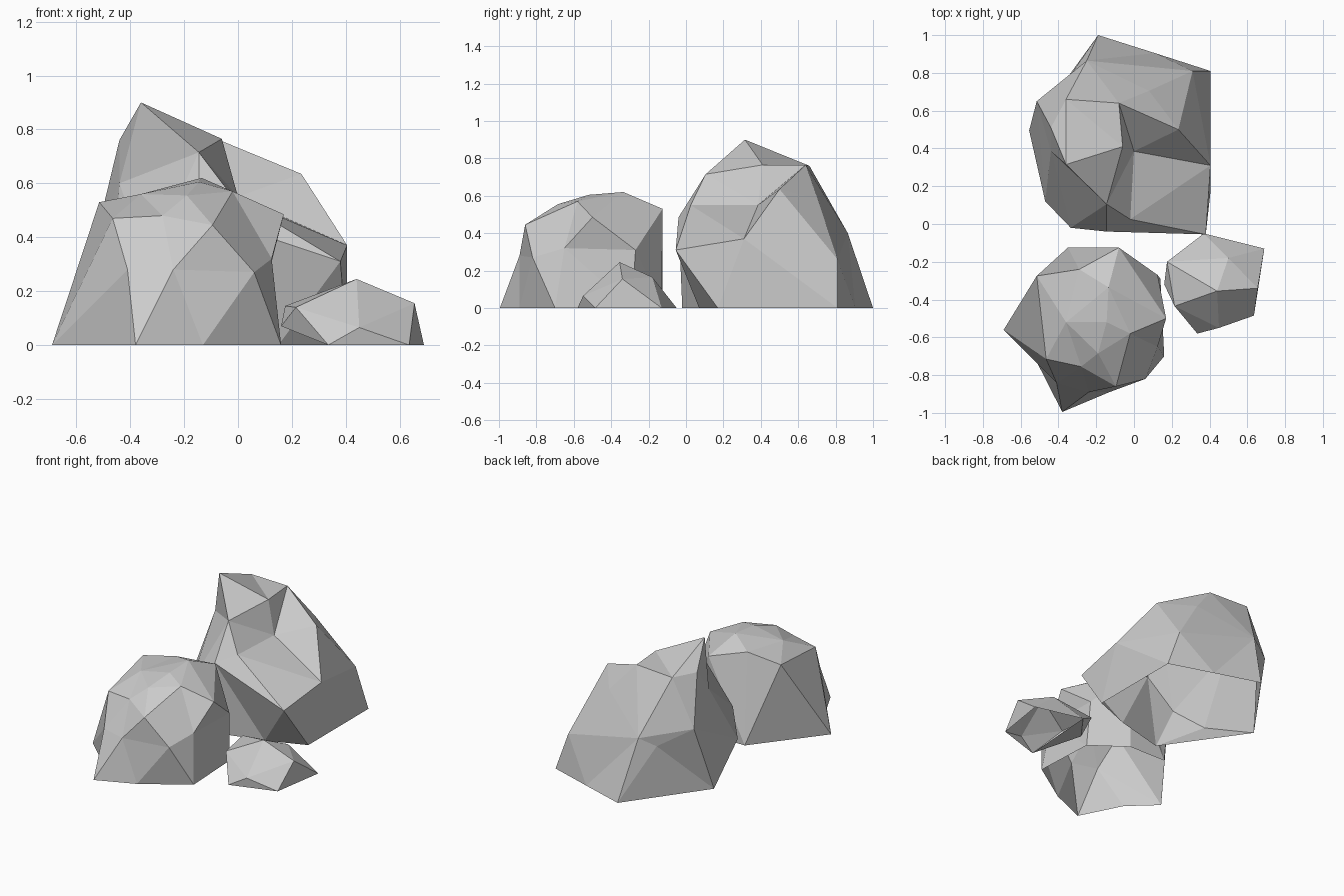
import bpy, bmesh
from mathutils import Vector


def rock(name, centre, corners, bulge):
    """Faceted boulder shell, open underneath: wrap the corners in a hull while they
    are eased toward a sphere (so dents survive), then return them to their places."""
    c = Vector(centre)
    bm = bmesh.new()
    pairs = []
    for p in corners:
        d = Vector(p) - c
        pairs.append((bm.verts.new(c + d.normalized() * d.length ** bulge), Vector(p)))
    bmesh.ops.convex_hull(bm, input=bm.verts[:])
    for v, p in pairs:
        v.co = p
    bmesh.ops.recalc_face_normals(bm, faces=bm.faces[:])
    # open the underside
    base = [f for f in bm.faces if all(v.co.z < 1e-4 for v in f.verts)]
    bmesh.ops.delete(bm, geom=base, context='FACES')
    loose = [v for v in bm.verts if not v.link_faces]
    bmesh.ops.delete(bm, geom=loose, context='VERTS')
    mesh = bpy.data.meshes.new(name)
    bm.to_mesh(mesh)
    bm.free()
    obj = bpy.data.objects.new(name, mesh)
    bpy.context.collection.objects.link(obj)
    return obj


# Tall rear boulder: ground outline, waist, crown
rock("large_boulder", (-0.05, 0.42, 0.3), [
    (-.19, 1.0, 0), (.11, .905, 0), (.405, .81, 0), (.405, .17, 0),
    (.15, .07, 0), (-.195, -.02, 0), (-.555, .495, 0),
    (-.47, .12, .17), (-.335, -.02, .30), (-.335, .79, .34),
    (.31, .81, .26), (.405, .31, .37), (.38, -.055, .31), (-.145, -.04, .485),
    (-.02, .025, .55), (-.515, .65, .45), (-.25, .865, .40), (-.44, .385, .60),
    (-.145, .105, .715), (0, .385, .55), (.235, .50, .635), (-.08, .64, .765),
    (-.06, .41, .765), (.08, .705, .58),
    (-.36, .66, .76), (-.44, .51, .76), (-.36, .315, .9)], 0.0)

# Rounded front boulder
rock("medium_boulder", (-0.2, -0.5, 0.2), [
    (-.69, -.56, 0), (-.52, -.72, 0), (-.38, -.995, 0), (-.13, -.89, 0),
    (.16, -.70, 0), (.14, -.29, 0), (-.08, -.13, 0), (-.35, -.125, 0),
    (-.41, -.84, .28), (-.24, -.89, .28), (.06, -.82, .27), (.125, -.65, .32),
    (.125, -.27, .31), (-.515, -.275, .53), (-.465, -.715, .47), (-.28, -.755, .48),
    (-.095, -.86, .445), (.17, -.50, .485), (-.08, -.125, .53), (-.02, -.58, .57),
    (-.19, -.685, .555), (-.36, -.52, .56), (-.145, -.52, .605), (-.29, -.24, .57),
    (-.135, -.335, .62)], 0.1)

# Small stone on the right
rock("small_stone", (0.42, -0.32, 0.07), [
    (.37, -.05, 0), (.69, -.13, 0), (.635, -.485, 0), (.335, -.58, 0),
    (.16, -.32, .07), (.215, -.435, .14), (.175, -.20, .145), (.45, -.55, .065),
    (.655, -.34, .155), (.50, -.18, .165), (.44, -.355, .245)], 0.4)
